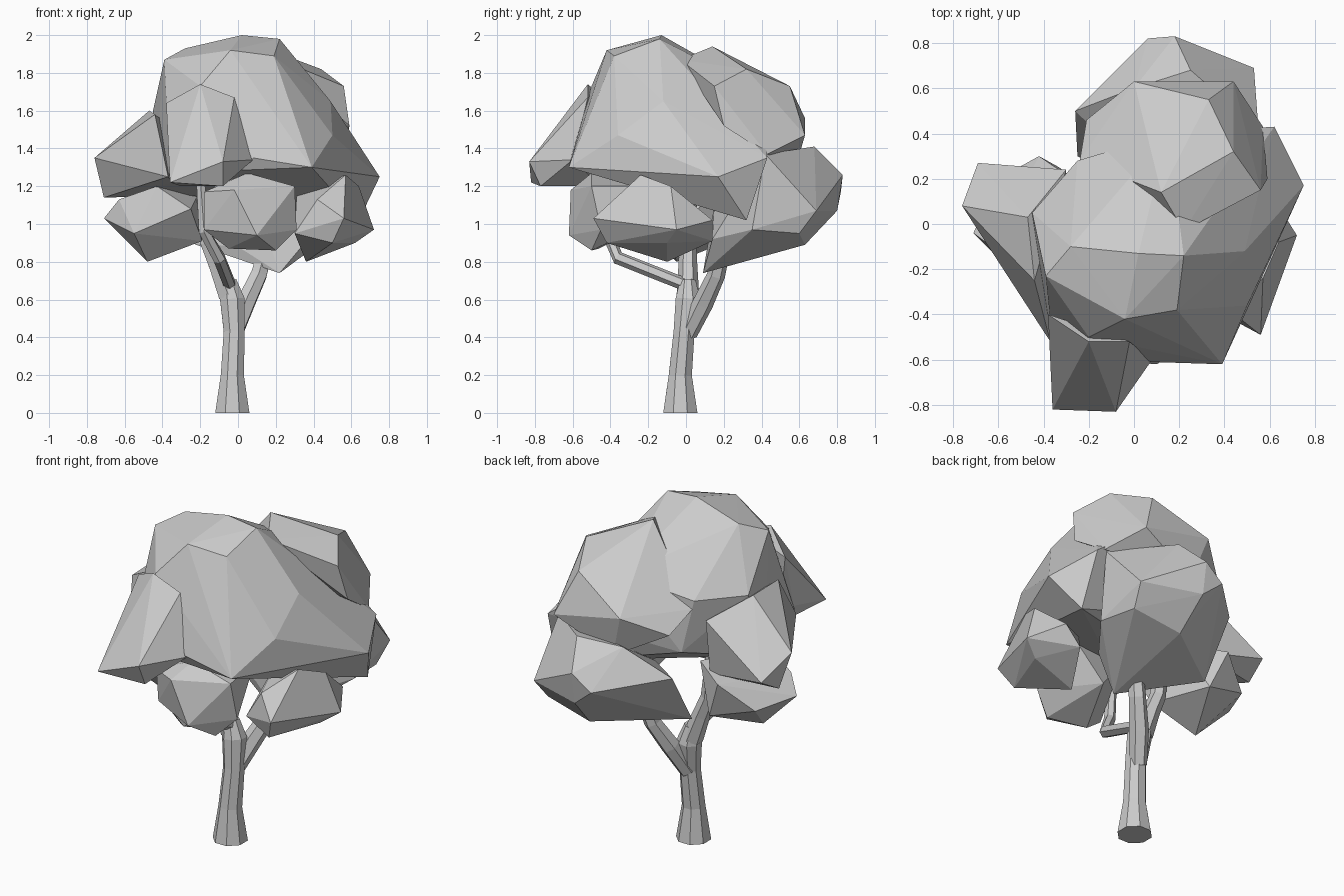
import bpy
import bmesh
from math import cos, sin, tau
from mathutils import Vector

default_cube = bpy.data.objects.get("Cube")
if default_cube:
    bpy.data.objects.remove(default_cube, do_unlink=True)

# One flat colour for the whole tree
grey = bpy.data.materials.new("plain grey")
grey.use_nodes = True
COLOUR = (.6, .6, .6, 1)
grey.diffuse_color = COLOUR
grey.node_tree.nodes["Principled BSDF"].inputs["Base Color"].default_value = COLOUR


def finish(name, bm):
    """Turn a bmesh into a flat shaded object with the grey material."""
    bmesh.ops.recalc_face_normals(bm, faces=bm.faces)
    mesh = bpy.data.meshes.new(name)
    bm.to_mesh(mesh)
    bm.free()
    mesh.materials.append(grey)
    part = bpy.data.objects.new(name, mesh)
    bpy.context.collection.objects.link(part)
    return part


def leaf_clump(name, corners):
    """A faceted leaf mass: the convex hull of its main corners."""
    bm = bmesh.new()
    for corner in corners:
        bm.verts.new(corner)
    result = bmesh.ops.convex_hull(bm, input=bm.verts)
    loose = {v for v in result["geom_interior"] if isinstance(v, bmesh.types.BMVert)}
    bmesh.ops.delete(bm, geom=list(loose), context="VERTS")
    return finish(name, bm)


def limb(name, path, radii, sides):
    """A tapered many-sided tube along a path, closed at both ends."""
    bm = bmesh.new()
    points = [Vector(p) for p in path]
    rings = []
    for i, (point, radius) in enumerate(zip(points, radii)):
        before = points[max(i - 1, 0)]
        after = points[min(i + 1, len(points) - 1)]
        # The trunk foot stays level on the ground
        along = Vector((0, 0, 1)) if point.z == 0 else (after - before).normalized()
        turn = Vector((0, 0, 1)).rotation_difference(along)
        ring = []
        for s in range(sides):
            angle = tau * (s + .5) / sides
            offset = Vector((cos(angle), sin(angle), 0)) * radius
            ring.append(bm.verts.new(point + turn @ offset))
        rings.append(ring)
    for low, high in zip(rings, rings[1:]):
        for s in range(sides):
            t = (s + 1) % sides
            bm.faces.new((low[s], low[t], high[t], high[s]))
    bm.faces.new(rings[0])
    bm.faces.new(rings[-1])
    return finish(name, bm)


# Trunk and branches
limb("trunk",
     [(-.03, -.03, 0), (-.03, -.03, .2), (-.02, -.01, .43), (-.03, .01, .6), (-.05, .01, .7)],
     [.098, .066, .06, .07, .045], sides=8)
limb("front_branch",
     [(-.04, .02, .67), (-.1, -.36, .82), (-.18, -.42, .96), (-.2, -.42, 1.25)],
     [.035, .035, .032, .025], sides=6)
limb("right_branch",
     [(-.05, .01, .62), (-.11, .01, .78), (-.16, .01, .9), (-.2, .02, 1.25)],
     [.06, .05, .045, .035], sides=6)
limb("back_branch",
     [(-.02, .01, .42), (.04, .09, .58), (.11, .16, .73), (.17, .21, .95)],
     [.05, .055, .048, .04], sides=6)

# Crown: a large dome with two pointed shoulders
leaf_clump("crown_dome", [
    (.02, -.13, 2), (.22, -.14, 1.98), (-.28, -.1, 1.93), (-.39, -.23, 1.87),
    (-.04, -.42, 1.92), (.19, -.38, 1.89), (-.2, -.5, 1.73), (-.36, -.52, 1.27),
    (.08, -.61, 1.35), (.39, -.62, 1.3), (.5, -.36, 1.47), (.49, -.12, 1.65),
    (.75, .17, 1.25), (.62, .43, 1.35), (.64, .32, 1.02), (-.45, .05, 1.6),
    (-.25, .28, 1.6), (-.18, .3, 1.28), (.15, .4, 1.7), (-.45, -.1, 1.18)])
leaf_clump("crown_front_point", [
    (-.36, -.82, 1.22), (-.08, -.83, 1.33), (-.08, -.77, 1.2), (-.36, -.51, 1.3),
    (.08, -.6, 1.34), (-.2, -.52, 1.74), (-.02, -.52, 1.67), (-.3, -.45, 1.2),
    (-.38, -.4, 1.64)])
leaf_clump("crown_right_point", [
    (-.76, .08, 1.35), (-.69, .27, 1.22), (-.71, .13, 1.14), (-.47, .03, 1.6),
    (-.44, -.25, 1.58), (-.37, -.52, 1.25), (-.3, .24, 1.48), (-.3, .2, 1.15)])

# Leaf masses at the back
leaf_clump("upper_back_leaves", [
    (.22, -.03, 1.87), (.12, .14, 1.94), (.44, .32, 1.82), (.33, .55, 1.73),
    (.56, .15, 1.73), (0, .63, 1.56), (.59, .2, 1.52), (.44, .63, 1.47),
    (.57, .43, 1.37), (-.21, .46, 1.45), (-.24, .28, 1.55), (.08, .58, 1.3)])
leaf_clump("lower_back_leaves", [
    (.53, .69, 1.07), (.55, .42, 1.37), (.06, .82, 1.17), (.18, .83, 1.26),
    (.25, .68, 1.41), (0, .6, 1.38), (.5, .6, .95), (.18, .8, 1.07),
    (.2, .63, .89), (-.26, .5, 1.22), (-.25, .3, .9), (.22, .09, .74),
    (.37, .14, .92), (0, .17, .88), (.53, .35, .97), (.1, .15, 1.1)])

# Lower leaf masses around the trunk
leaf_clump("right_leaves", [
    (-.71, -.04, 1.03), (-.63, -.1, 1.13), (-.43, -.18, 1.2), (-.42, .3, 1.15),
    (-.6, .2, 1), (-.48, -.05, .8), (-.19, -.08, .91), (-.2, .15, 1.18),
    (-.25, -.22, 1.08), (-.33, .25, .92), (-.55, -.2, .95)])
leaf_clump("left_leaves", [
    (.56, -.49, 1.03), (.72, -.05, .97), (.57, -.24, 1.26), (.64, -.08, 1.2),
    (.6, .14, 1.02), (.5, .14, .91), (.5, -.42, .9), (.36, -.1, .8),
    (.3, -.35, .95), (.31, -.1, 1.15), (.62, -.1, .9), (.42, -.38, 1.13)])
leaf_clump("front_leaves", [
    (-.18, -.52, 1.17), (-.18, -.5, .97), (.05, -.5, 1.27), (-.02, -.61, 1.18),
    (.1, -.62, .94), (.3, -.5, 1.2), (.31, -.45, .97), (.2, -.5, .86),
    (-.05, -.46, .87), (.05, -.2, 1), (.25, -.2, 1.2), (-.12, -.25, 1.2)])
